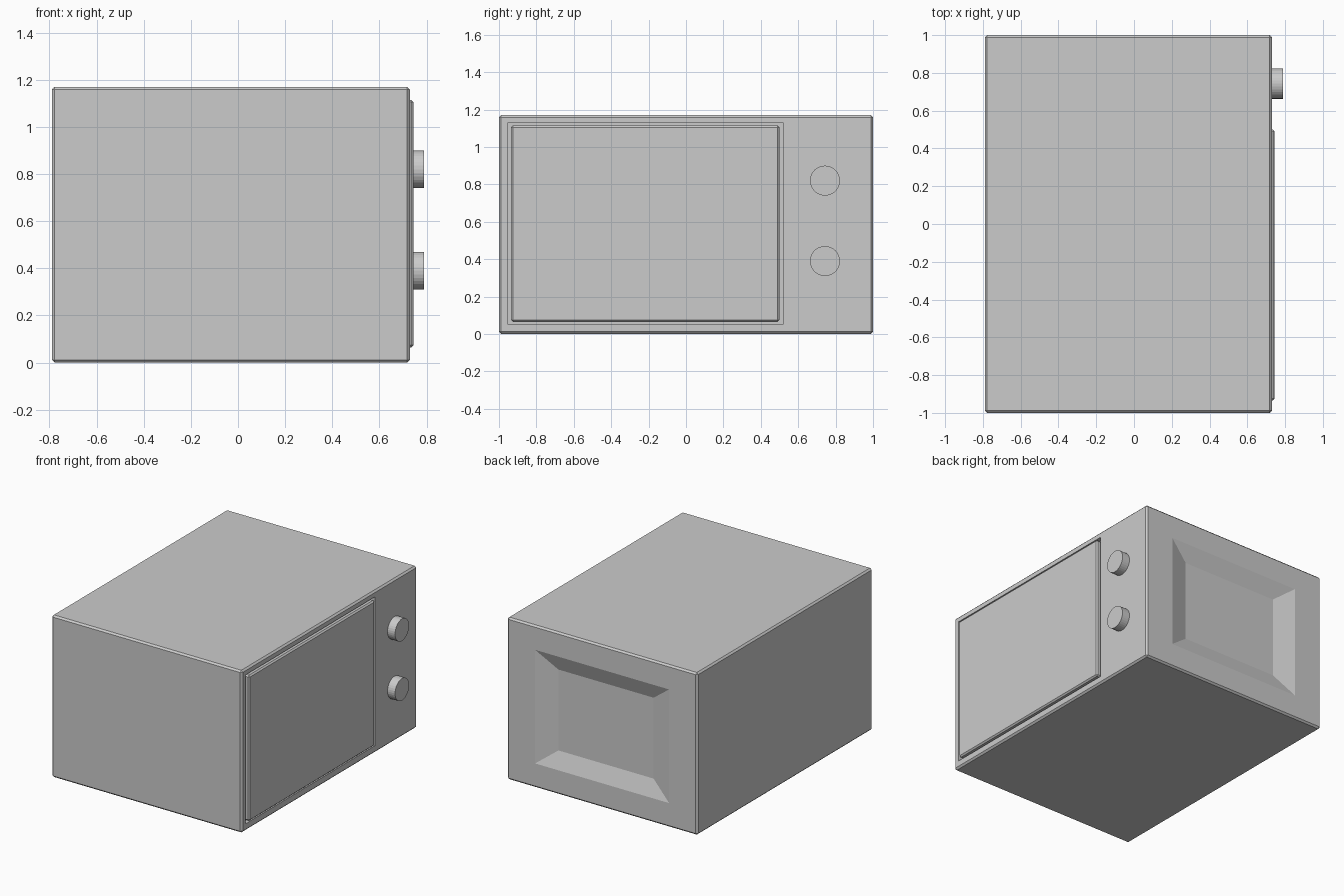
import bpy, bmesh, math
from mathutils import Vector, Matrix

if "Cube" in bpy.data.objects:
    bpy.data.objects.remove(bpy.data.objects["Cube"])


def finish(name, bm):
    bmesh.ops.recalc_face_normals(bm, faces=bm.faces[:])
    mesh = bpy.data.meshes.new(name)
    bm.to_mesh(mesh)
    bm.free()
    obj = bpy.data.objects.new(name, mesh)
    bpy.context.collection.objects.link(obj)
    return obj


def box(name, lo, hi, bevel=0.0):
    bm = bmesh.new()
    bmesh.ops.create_cube(bm, size=1)
    lo, hi = Vector(lo), Vector(hi)
    for v in bm.verts:
        v.co = (lo + hi) / 2 + v.co * (hi - lo)
    if bevel:
        bmesh.ops.bevel(bm, geom=bm.edges[:], offset=bevel, segments=1,
                        affect='EDGES', profile=0.5)
    return finish(name, bm)


def cut(target, cutter):
    mod = target.modifiers.new("cut", 'BOOLEAN')
    mod.operation = 'DIFFERENCE'
    mod.solver = 'EXACT'
    mod.object = cutter
    bpy.context.view_layer.objects.active = target
    bpy.ops.object.modifier_apply(modifier=mod.name)
    bpy.data.objects.remove(cutter, do_unlink=True)


# Casing with chamfered edges
casing = box("casing", (-0.79, -1, 0), (0.73, 1, 1.17), 0.012)

# Shallow pocket that holds the door, leaving a gap all round
cut(casing, box("door_pocket_cutter", (0.70, -0.955, 0.053), (0.85, 0.52, 1.127)))

# Sloped recess on the back: a box whose inner end is narrowed
recess = box("recess_cutter", (-0.565, 0.955, 0.175), (0.505, 1.0, 0.995))
centre = Vector((-0.03, 0, 0.585))
for v in recess.data.vertices:
    if v.co.y < 0.98:
        v.co.x = centre.x + math.copysign(0.38, v.co.x - centre.x)
        v.co.z = centre.z + math.copysign(0.292, v.co.z - centre.z)
    else:
        # carry the slope slightly past the surface for a clean cut
        v.co.y = 1.009
        v.co.x += math.copysign(0.031, v.co.x - centre.x)
        v.co.z += math.copysign(0.0236, v.co.z - centre.z)
cut(casing, recess)

# Door panel
box("door", (0.685, -0.935, 0.065), (0.745, 0.50, 1.115), 0.01)

# Control knobs
for name, z in (("upper_knob", 0.82), ("lower_knob", 0.39)):
    bm = bmesh.new()
    bmesh.ops.create_cone(bm, cap_ends=True, segments=32, radius1=0.08,
                          radius2=0.08, depth=0.07,
                          matrix=Matrix.Translation((0.755, 0.743, z))
                          @ Matrix.Rotation(math.pi / 2, 4, 'Y'))
    finish(name, bm)
